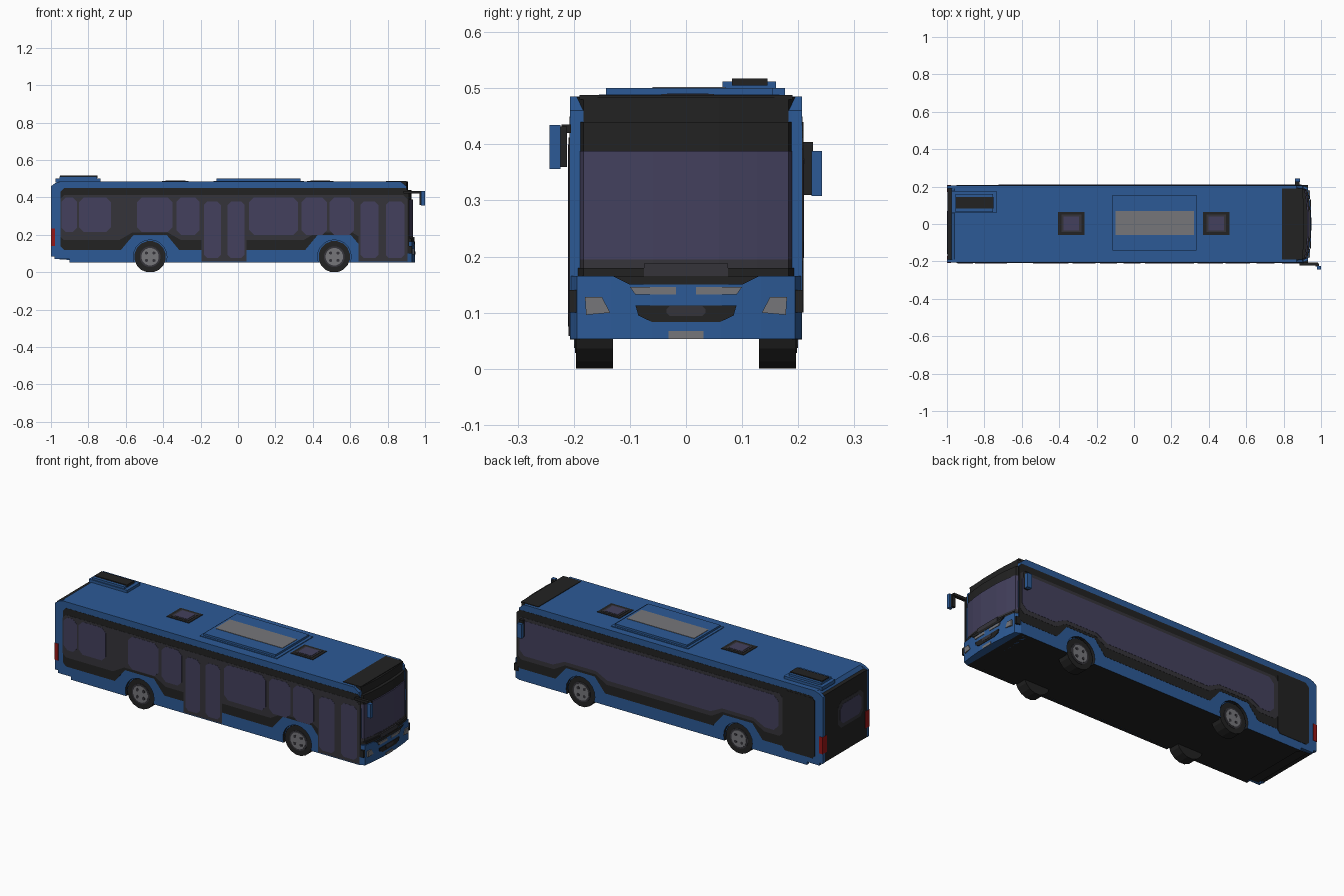
import bpy, bmesh, math

cube = bpy.data.objects.get("Cube")
if cube:
    bpy.data.objects.remove(cube, do_unlink=True)


def lin(c):
    c /= 255
    return c / 12.92 if c <= 0.04045 else ((c + 0.055) / 1.055) ** 2.4


def material(name, r, g, b):
    m = bpy.data.materials.new(name)
    m.use_nodes = True
    col = (lin(r), lin(g), lin(b), 1)
    m.diffuse_color = col
    bsdf = m.node_tree.nodes["Principled BSDF"]
    bsdf.inputs["Base Color"].default_value = col
    bsdf.inputs["Roughness"].default_value = 0.8
    return m


BLUE = material("body blue", 44, 90, 150)
BLACK = material("trim black", 34, 34, 34)
DARK = material("dark grey", 53, 52, 58)
GLASS = material("tinted glass", 67, 64, 93)
GREY = material("light grey", 118, 118, 122)
RED = material("lamp red", 150, 22, 22)


def prism(name, pts, axis, a, b, mat, rule=None):
    """Extrude a 2D outline along an axis from a to b."""
    place = {"x": lambda p, d: (d, p[0], p[1]),
             "y": lambda p, d: (p[0], d, p[1]),
             "z": lambda p, d: (p[0], p[1], d)}[axis]
    bm = bmesh.new()
    low = [bm.verts.new(place(p, a)) for p in pts]
    high = [bm.verts.new(place(p, b)) for p in pts]
    bm.faces.new(low)
    bm.faces.new(high)
    for i in range(len(pts)):
        j = (i + 1) % len(pts)
        bm.faces.new((low[i], low[j], high[j], high[i]))
    bmesh.ops.recalc_face_normals(bm, faces=bm.faces)
    bm.normal_update()
    if rule:
        for f in bm.faces:
            f.material_index = 1 if rule(f.normal, f.calc_center_median()) else 0
    me = bpy.data.meshes.new(name)
    bm.to_mesh(me)
    bm.free()
    me.materials.append(mat)
    if rule:
        me.materials.append(BLACK)
    ob = bpy.data.objects.new(name, me)
    bpy.context.collection.objects.link(ob)
    return ob


def rect(u0, u1, v0, v1, c=0.0):
    """Rectangle outline with optional cut corners."""
    if c == 0:
        return [(u0, v0), (u1, v0), (u1, v1), (u0, v1)]
    return [(u0 + c, v0), (u1 - c, v0), (u1, v0 + c), (u1, v1 - c),
            (u1 - c, v1), (u0 + c, v1), (u0, v1 - c), (u0, v0 + c)]


def box(name, x0, x1, y0, y1, z0, z1, mat):
    return prism(name, rect(x0, x1, y0, y1), "z", z0, z1, mat)


def disc(cx, cz, r, n=16):
    return [(cx + r * math.cos(2 * math.pi * (i + 0.5) / n),
             cz + r * math.sin(2 * math.pi * (i + 0.5) / n)) for i in range(n)]


AXLES = (-0.47, 0.515)
SIDES = ((-1, "right"), (1, "left"))


def band(x0, x1, z0, z1, arch, wide, c=0.02):
    """Side strip whose lower edge steps up over each wheel."""
    pts = [(x0, z0 + c), (x0 + c, z0)]
    for ax in AXLES:
        pts += [(ax - wide, z0), (ax - wide * 0.58, arch),
                (ax + wide * 0.58, arch), (ax + wide, z0)]
    return pts + [(x1 - c, z0), (x1, z0 + c), (x1, z1 - c), (x1 - c, z1),
                  (x0 + c, z1), (x0, z1 - c)]


# Body core, and side shells with wheel openings
prism("body_core", [(-0.89, 0.053), (0.9, 0.053), (0.9, 0.46), (0.87, 0.485), (-0.96, 0.485),
                    (-0.975, 0.465), (-0.975, 0.085), (-0.96, 0.07), (-0.89, 0.065)],
      "y", -0.19, 0.19, BLUE, lambda n, c: n.z < -0.5).name = "roof_and_floor"
outline = [(-0.9, 0.053)]
for ax in AXLES:
    outline += [(ax + 0.09 * math.cos(t), 0.083 + 0.09 * math.sin(t))
                for t in [math.pi * (1.11 - 1.22 * i / 12) for i in range(13)]]
outline += [(0.9, 0.053), (0.905, 0.3), (0.9, 0.46), (0.87, 0.485), (-0.95, 0.485), (-0.98, 0.475),
            (-1, 0.46), (-1, 0.085), (-0.98, 0.085), (-0.98, 0.07), (-0.9, 0.07)]
for s, side in SIDES:
    prism("side_shell_" + side, outline, "y", s * 0.189, s * 0.207, BLUE,
          lambda n, c: abs(n.y) < 0.5 and c.z < 0.19 and -0.8 < c.x < 0.8)


def side_plate(name, s, pts, mat, layer):
    prism(name, pts, "y", s * 0.2065, s * (0.207 + 0.001 * layer), mat)


# Side bands: black surround, then grey frame
for s, side in SIDES:
    side_plate("black_band_" + side, s, band(-0.95, 0.915, 0.12, 0.45, 0.198, 0.155), BLACK, 1)
    x0 = -0.95 if s < 0 else -0.75
    side_plate("window_frame_" + side, s, band(x0, 0.905, 0.172, 0.412, 0.212, 0.165), DARK, 2)

# Right side: doors and separate windows
for x0, x1 in ((-0.195, 0.045), (0.645, 0.905)):
    side_plate("door", -1, rect(x0, x1, 0.058, 0.39), DARK, 2)
for x0, x1 in ((-0.182, -0.092), (-0.055, 0.035), (0.655, 0.75), (0.79, 0.89)):
    side_plate("door_pane", -1, rect(x0, x1, 0.075, 0.378, 0.018), GLASS, 3)
for x0, x1 in ((-0.945, -0.86), (-0.85, -0.68), (-0.54, -0.35), (-0.33, -0.205),
               (0.06, 0.32), (0.34, 0.475), (0.49, 0.62)):
    side_plate("side_window", -1, rect(x0, x1, 0.215 if x1 < -0.3 else 0.2, 0.4, 0.025), GLASS, 3)

# Left side: long glazing and closed rear engine panel
side_plate("long_window", 1, band(-0.725, 0.895, 0.197, 0.395, 0.232, 0.17, 0.03), GLASS, 3)
side_plate("engine_panel", 1, rect(-0.95, -0.75, 0.1, 0.44, 0.015), BLACK, 2)

# Wheels
for ax in AXLES:
    for s, side in SIDES:
        prism("tyre_" + side, disc(ax, 0.083, 0.0845), "y", s * 0.13, s * 0.196, BLACK)
        prism("rim_" + side, disc(ax, 0.083, 0.056), "y", s * 0.19, s * 0.198, DARK)
        prism("hub_" + side, disc(ax, 0.083, 0.047), "y", s * 0.19, s * 0.2, GREY)
        for k in range(4):
            a = math.pi * (0.25 + 0.5 * k)
            prism("hub_slot_" + side, disc(ax + 0.028 * math.cos(a), 0.083 + 0.028 * math.sin(a), 0.009, 6),
                  "y", s * 0.19, s * 0.202, DARK)


# Curved front, stacked in bands
def nose(name, x, bulge, z0, z1, mat, w=0.195):
    half = [(x - 0.03, w), (x, w - 0.012), (x + bulge * 0.6, w * 0.65), (x + bulge, w * 0.3)]
    pts = [(0.85, w)] + half + [(p, -q) for p, q in reversed(half)] + [(0.85, -w)]
    return prism(name, pts, "z", z0, z1, mat)


nose("front_bumper", 0.93, 0.015, 0.053, 0.165, BLUE, 0.206)
nose("windscreen_sill", 0.927, 0.016, 0.162, 0.18, BLACK)
nose("windscreen_edge", 0.918, 0.018, 0.18, 0.195, DARK)
nose("windscreen", 0.917, 0.018, 0.19, 0.388, GLASS)
nose("destination_panel", 0.913, 0.015, 0.388, 0.44, BLACK)
nose("front_header", 0.9, 0.01, 0.44, 0.484, BLACK)
box("front_roof_cap", 0.79, 0.9, -0.19, 0.19, 0.48, 0.488, BLACK)
box("wiper_cover", 0.92, 0.944, -0.075, 0.075, 0.162, 0.188, DARK)

# Bumper details
F = 0.9475
prism("bumper_sill_curve", [(-0.13, 0.165), (-0.1, 0.15), (0.1, 0.15), (0.13, 0.165)], "x", 0.94, 0.9465, BLACK)
prism("grille", [(-0.09, 0.113), (-0.085, 0.095), (-0.06, 0.083), (0.06, 0.083), (0.085, 0.095), (0.09, 0.113)],
      "x", 0.937, F, BLACK)
prism("grille_centre", rect(-0.035, 0.035, 0.094, 0.112, 0.006), "x", 0.94, F + 0.001, DARK)
prism("number_plate", rect(-0.031, 0.031, 0.053, 0.067), "x", 0.94, F, GREY)
for s, side in SIDES:
    prism("light_bar_" + side, [(s * 0.018, 0.132), (s * 0.09, 0.132), (s * 0.1, 0.146), (s * 0.018, 0.146)],
          "x", 0.938, F, GREY)
    prism("headlight_" + side, [(s * 0.135, 0.1), (s * 0.178, 0.096), (s * 0.18, 0.128), (s * 0.15, 0.128)],
          "x", 0.925, 0.9415, GREY)
    prism("side_marker_" + side, rect(0.905, 0.93, 0.1, 0.14), "y", s * 0.195, s * 0.2085, BLACK)

# Rear
box("rear_panel", -0.998, -0.96, -0.19, 0.19, 0.085, 0.465, BLACK)
prism("rear_window_frame", rect(-0.16, 0.07, 0.225, 0.375, 0.03), "x", -0.999, -0.99, DARK)
prism("rear_window", rect(-0.14, 0.05, 0.245, 0.355, 0.025), "x", -1.0, -0.99, GLASS)
for s, side in SIDES:
    box("tail_lamp_" + side, -1.001, -0.978, s * 0.172, s * 0.209, 0.14, 0.235, RED)

# Roof equipment
box("roof_unit_base", -0.13, 0.352, -0.155, 0.167, 0.48, 0.489, BLUE)
box("roof_unit", -0.115, 0.335, -0.143, 0.155, 0.485, 0.5, BLUE)
prism("roof_unit_panel", rect(-0.1, 0.32, -0.06, 0.07), "z", 0.497, 0.502, GREY)
for cx in (-0.335, 0.44):
    box("hatch_rim", cx - 0.07, cx + 0.07, -0.06, 0.065, 0.48, 0.488, BLACK)
    box("hatch_frame", cx - 0.053, cx + 0.053, -0.044, 0.05, 0.485, 0.4895, DARK)
    box("hatch_glass", cx - 0.042, cx + 0.042, -0.034, 0.04, 0.485, 0.491, GLASS)
box("vent_base", -0.975, -0.735, 0.06, 0.176, 0.48, 0.5, BLUE)
box("vent_housing", -0.955, -0.755, 0.065, 0.16, 0.495, 0.512, BLUE)
box("vent_top", -0.953, -0.752, 0.082, 0.145, 0.505, 0.517, BLACK)

# Mirrors
box("right_mirror_arm", 0.885, 0.985, -0.222, -0.205, 0.42, 0.435, BLACK)
box("right_mirror_back", 0.97, 0.988, -0.226, -0.212, 0.36, 0.432, BLACK)
box("right_mirror", 0.978, 1.0, -0.243, -0.224, 0.356, 0.434, BLUE)
box("left_mirror_arm", 0.862, 0.885, 0.205, 0.226, 0.31, 0.404, BLACK)
box("left_mirror", 0.86, 0.888, 0.224, 0.242, 0.308, 0.388, BLUE)
